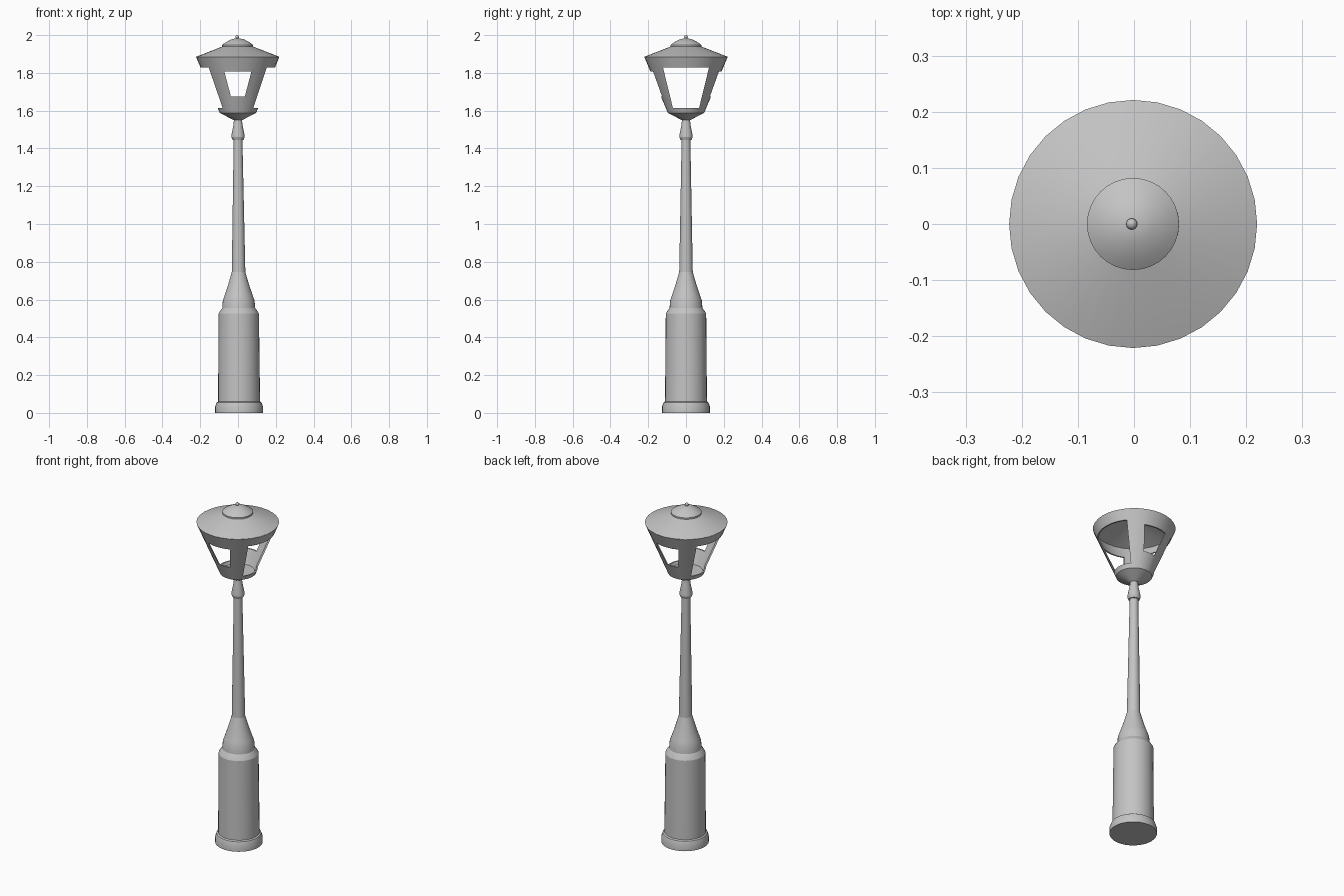
import bpy, bmesh, math
from mathutils import Vector

cube = bpy.data.objects.get("Cube")
if cube:
    bpy.data.objects.remove(cube, do_unlink=True)

grey = bpy.data.materials.new("cast_iron_grey")
grey.use_nodes = True
colour = (0.55, 0.55, 0.55, 1)
grey.diffuse_color = colour
grey.node_tree.nodes["Principled BSDF"].inputs["Base Color"].default_value = colour


def lean(z):
    """Slight sideways lean of the whole post."""
    return 0.006 - 0.004 * z


def add_object(name, bm):
    bmesh.ops.recalc_face_normals(bm, faces=bm.faces)
    mesh = bpy.data.meshes.new(name)
    bm.to_mesh(mesh)
    bm.free()
    mesh.materials.append(grey)
    obj = bpy.data.objects.new(name, mesh)
    bpy.context.collection.objects.link(obj)
    return obj


def activate(obj):
    bpy.ops.object.select_all(action='DESELECT')
    obj.select_set(True)
    bpy.context.view_layer.objects.active = obj


def smooth(obj):
    activate(obj)
    bpy.ops.object.shade_smooth_by_angle(angle=math.radians(25))


def lathe(name, profile, closed=False, steps=32):
    """Revolve (radius, height) points around the post axis."""
    bm = bmesh.new()
    verts = [bm.verts.new((r, 0, z)) for r, z in profile]
    edges = [bm.edges.new(pair) for pair in zip(verts, verts[1:])]
    if closed:
        edges.append(bm.edges.new((verts[-1], verts[0])))
    bmesh.ops.spin(bm, geom=verts + edges, cent=(0, 0, 0), axis=(0, 0, 1),
                   angle=math.tau, steps=steps)
    bmesh.ops.remove_doubles(bm, verts=bm.verts, dist=0.0003)
    for v in bm.verts:
        v.co.x += lean(v.co.z)
    return add_object(name, bm)


def window_cutter(name, along_x, low, high):
    """Tapered prism through the lantern; low and high are (half width, z)."""
    bm = bmesh.new()
    outline = [(-low[0], low[1]), (low[0], low[1]),
               (high[0], high[1]), (-high[0], high[1])]
    reach = 0.4
    mid = lean(low[1])
    ring = [bm.verts.new((-reach, w, z) if along_x else (w + mid, -reach, z))
            for w, z in outline]
    face = bm.faces.new(ring)
    out = bmesh.ops.extrude_face_region(bm, geom=[face])
    shift = Vector((2 * reach, 0, 0) if along_x else (0, 2 * reach, 0))
    bmesh.ops.translate(bm, vec=shift,
                        verts=[g for g in out["geom"] if isinstance(g, bmesh.types.BMVert)])
    obj = add_object(name, bm)
    obj.hide_render = True
    return obj


# Pedestal: foot ring, wide drum and stepped shoulder
smooth(lathe("pedestal", [
    (0, 0), (0.127, 0), (0.127, 0.032), (0.119, 0.055), (0.111, 0.06),
    (0.107, 0.525), (0.102, 0.535), (0.087, 0.555), (0.084, 0.595),
    (0.075, 0.62), (0.058, 0.67), (0.036, 0.745), (0, 0.745)]))

# Tapering pole
smooth(lathe("pole", [(0, 0.74), (0.036, 0.74), (0.023, 1.45), (0, 1.45)]))

# Collar under the lantern
smooth(lathe("collar", [
    (0, 1.445), (0.029, 1.445), (0.035, 1.46), (0.034, 1.475),
    (0.024, 1.525), (0.021, 1.555), (0, 1.555)]))

# Lantern bowl
smooth(lathe("lantern_bowl", [
    (0, 1.55), (0.022, 1.55), (0.096, 1.588), (0.09, 1.597), (0, 1.597)]))

# Lantern frame: thin flaring shell with four window openings
frame = lathe("lantern_frame", [
    (0.096, 1.588), (0.22, 1.883), (0.212, 1.883), (0.088, 1.588)], closed=True)
cutters = [
    window_cutter("side_window_cutter", True, (0.069, 1.613), (0.122, 1.829)),
    window_cutter("front_window_cutter", False, (0.037, 1.676), (0.072, 1.808))]
activate(frame)
for cutter in cutters:
    cut = frame.modifiers.new("window", 'BOOLEAN')
    cut.operation = 'DIFFERENCE'
    cut.solver = 'EXACT'
    cut.object = cutter
    bpy.ops.object.modifier_apply(modifier=cut.name)
for cutter in cutters:
    bpy.data.objects.remove(cutter, do_unlink=True)
smooth(frame)

# Roof, cap and finial
smooth(lathe("roof", [
    (0, 1.962), (0.075, 1.942), (0.221, 1.885), (0.217, 1.88),
    (0.075, 1.932), (0, 1.952)]))
smooth(lathe("roof_cap", [
    (0, 1.938), (0.082, 1.938), (0.082, 1.948), (0.066, 1.96),
    (0.035, 1.977), (0, 1.985)]))
bpy.ops.mesh.primitive_uv_sphere_add(segments=16, ring_count=8, radius=0.01,
                                     location=(-0.004, 0, 1.99))
finial = bpy.context.object
finial.name = "finial"
finial.data.materials.append(grey)
smooth(finial)
